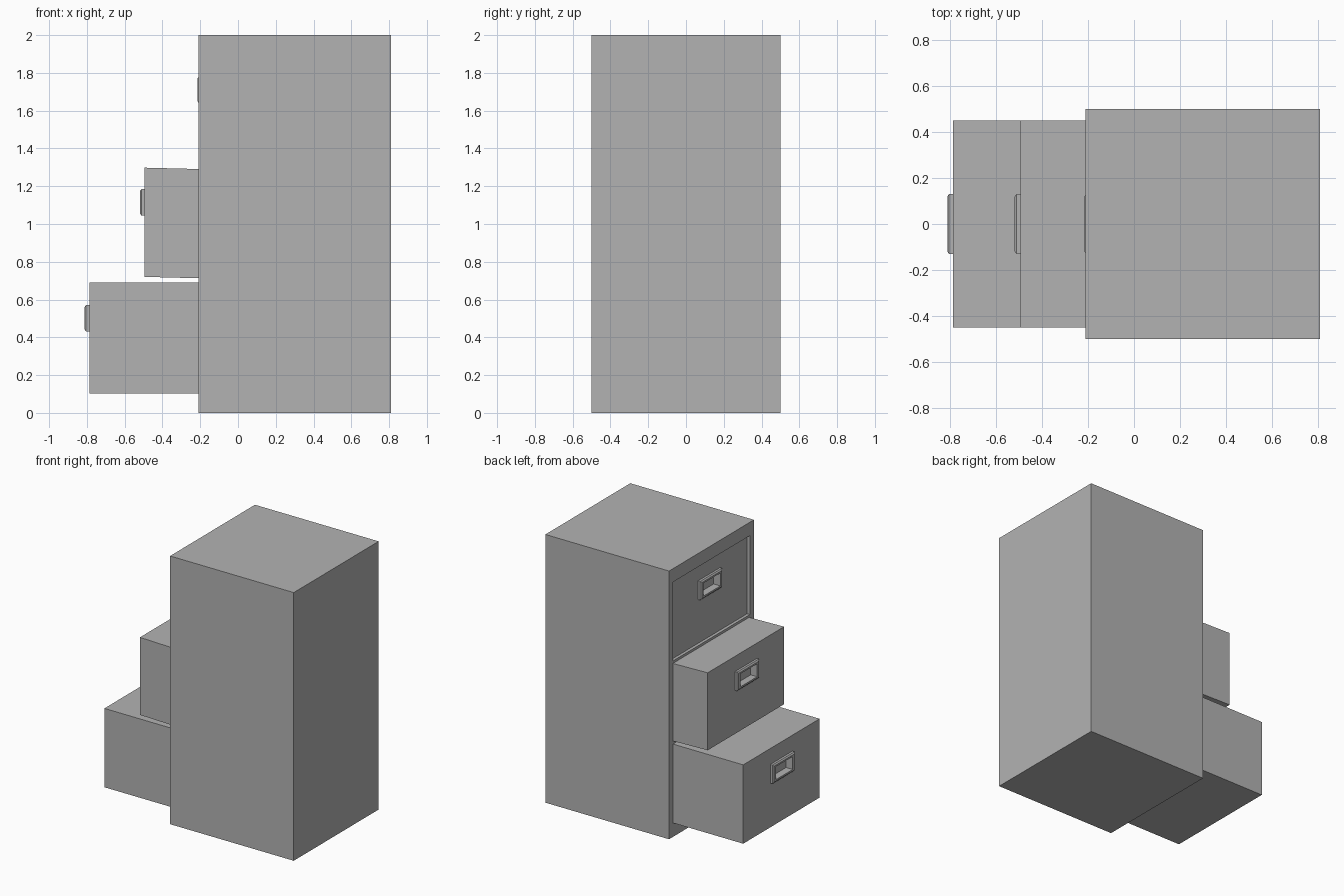
import bpy, bmesh
from mathutils import Vector

cube = bpy.data.objects.get("Cube")
if cube:
    bpy.data.objects.remove(cube, do_unlink=True)

grey = bpy.data.materials.new("metal_grey")
grey.use_nodes = True
colour = (0.45, 0.45, 0.45, 1)
grey.diffuse_color = colour
grey.node_tree.nodes["Principled BSDF"].inputs["Base Color"].default_value = colour


def finish(bm, name):
    bmesh.ops.recalc_face_normals(bm, faces=bm.faces)
    mesh = bpy.data.meshes.new(name)
    bm.to_mesh(mesh)
    bm.free()
    mesh.materials.append(grey)
    obj = bpy.data.objects.new(name, mesh)
    bpy.context.collection.objects.link(obj)
    return obj


def box(x0, x1, half_y, z0, z1):
    bm = bmesh.new()
    bmesh.ops.create_cube(bm, size=1)
    for v in bm.verts:
        v.co = Vector((x1 if v.co.x > 0 else x0,
                       half_y if v.co.y > 0 else -half_y,
                       z1 if v.co.z > 0 else z0))
    return bm


def loft(bm, rings):
    """Join rectangles (x, half_y, z_centre, half_z) in order and cap the last."""
    last = None
    for x, hy, zc, hz in rings:
        ring = [bm.verts.new((x, sy * hy, zc + sz * hz))
                for sy, sz in ((-1, -1), (1, -1), (1, 1), (-1, 1))]
        if last:
            for i in range(4):
                j = (i + 1) % 4
                bm.faces.new((last[i], last[j], ring[j], ring[i]))
        else:
            first = ring
        last = ring
    bm.faces.new(first)
    bm.faces.new(last)


BODY_FRONT, BODY_BACK = -0.21, 0.81
OPENINGS = [(0.10, 0.692), (0.71, 1.294), (1.312, 1.90)]
OPEN_Y = 0.452

# Cabinet shell with three drawer openings sunk into its front
bm = box(BODY_FRONT, BODY_BACK, 0.5, 0, 2)
cuts = [((0, s * OPEN_Y, 0), (0, 1, 0)) for s in (-1, 1)]
cuts += [((0, 0, z), (0, 0, 1)) for pair in OPENINGS for z in pair]
for co, no in cuts:
    bmesh.ops.bisect_plane(bm, geom=bm.verts[:] + bm.edges[:] + bm.faces[:],
                           plane_co=co, plane_no=no)
cells = []
for f in bm.faces:
    c = f.calc_center_median()
    if abs(c.x - BODY_FRONT) < 0.001 and abs(c.y) < OPEN_Y:
        if any(a < c.z < b for a, b in OPENINGS):
            cells.append(f)
result = bmesh.ops.extrude_discrete_faces(bm, faces=cells)
for f in result["faces"]:
    bmesh.ops.translate(bm, verts=f.verts[:], vec=(0.92, 0, 0))
finish(bm, "cabinet")

# Drawers, each one mesh: body, raised handle plate and sunken finger pocket
DRAWERS = [("bottom_drawer", -0.787, 0.102, 0.69, 0.0),
           ("middle_drawer", -0.494, 0.713, 1.291, 0.025),
           ("top_drawer", -0.19, 1.314, 1.896, 0.0)]
for name, front, z0, z1, droop in DRAWERS:
    mid, half = (z0 + z1) / 2, (z1 - z0) / 2
    grip = mid + 0.105
    bm = bmesh.new()
    loft(bm, [(front + 0.87, 0.45, mid, half),
              (front, 0.45, mid, half),
              (front, 0.13, grip, 0.07),
              (front - 0.017, 0.13, grip, 0.07),
              (front - 0.025, 0.12, grip, 0.06),
              (front - 0.025, 0.098, grip, 0.048),
              (front + 0.03, 0.098, grip, 0.048)])
    # Slight tilt of a pulled-out drawer
    for v in bm.verts:
        v.co.z -= droop * (v.co.x - BODY_FRONT)
    finish(bm, name)
